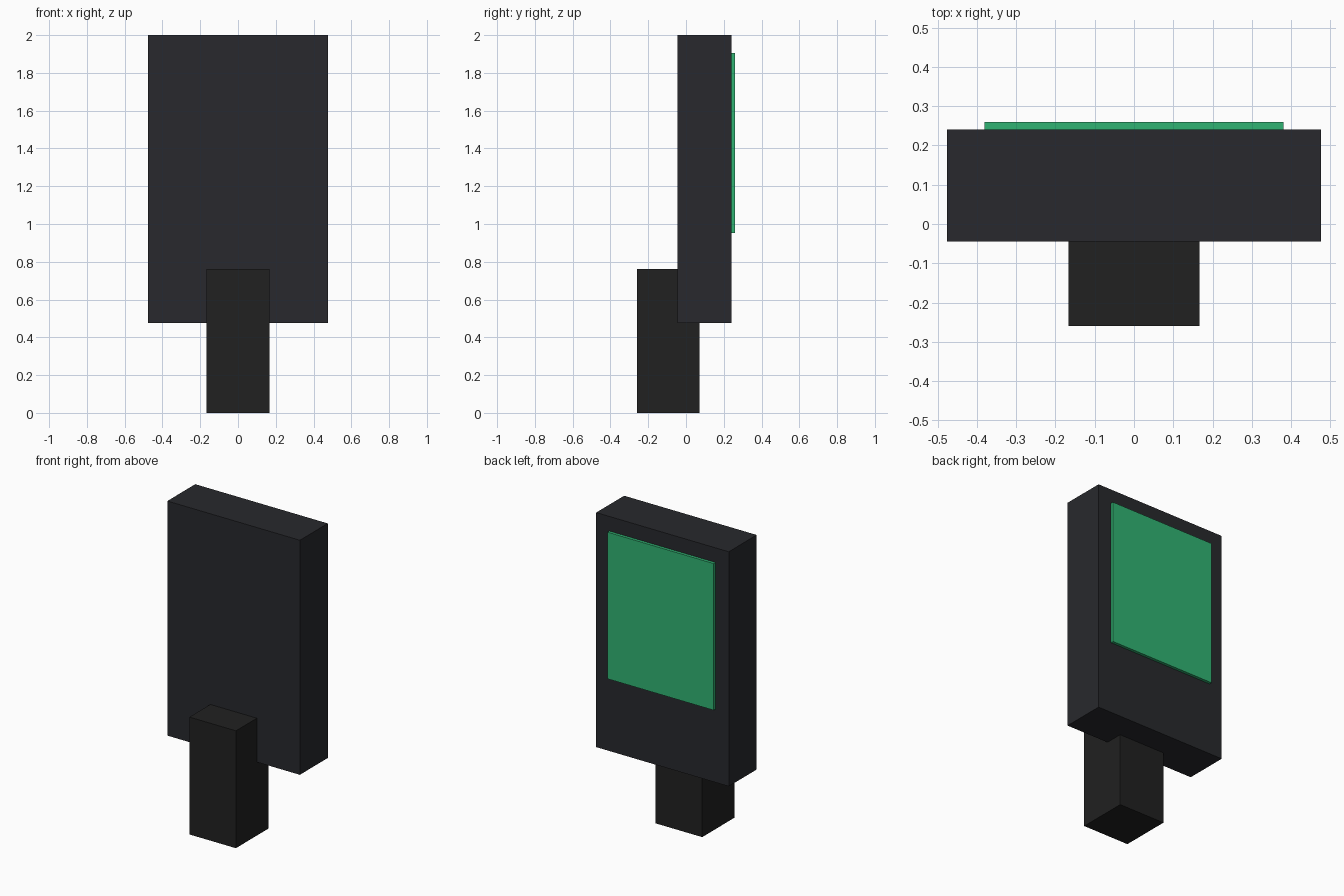
import bpy

if "Cube" in bpy.data.objects:
    bpy.data.objects.remove(bpy.data.objects["Cube"])


def material(name, rgb):
    m = bpy.data.materials.new(name)
    m.diffuse_color = (*rgb, 1.0)
    m.use_nodes = True
    m.node_tree.nodes["Principled BSDF"].inputs["Base Color"].default_value = m.diffuse_color
    return m


def box(name, x, y, z, mat):
    """Box from (min, max) ranges on each axis."""
    bpy.ops.mesh.primitive_cube_add(size=1, location=[(a + b) / 2 for a, b in (x, y, z)])
    ob = bpy.context.object
    ob.name = name
    ob.scale = [b - a for a, b in (x, y, z)]
    bpy.ops.object.transform_apply(location=False, rotation=False, scale=True)
    ob.data.materials.append(mat)
    return ob


casing = material("casing_dark", (0.021, 0.022, 0.026))
grip = material("grip_black", (0.015, 0.015, 0.015))
green = material("screen_green", (0.03, 0.45, 0.17))

# Flat casing of the handheld scanner
box("casing", (-0.476, 0.476), (-0.045, 0.241), (0.477, 2.0), casing)
# Glowing display on the back face
box("screen", (-0.381, 0.381), (0.22, 0.26), (0.953, 1.905), green)
# Square handle, overlapping the lower casing
box("handle", (-0.167, 0.167), (-0.26, 0.072), (0.0, 0.762), grip)
